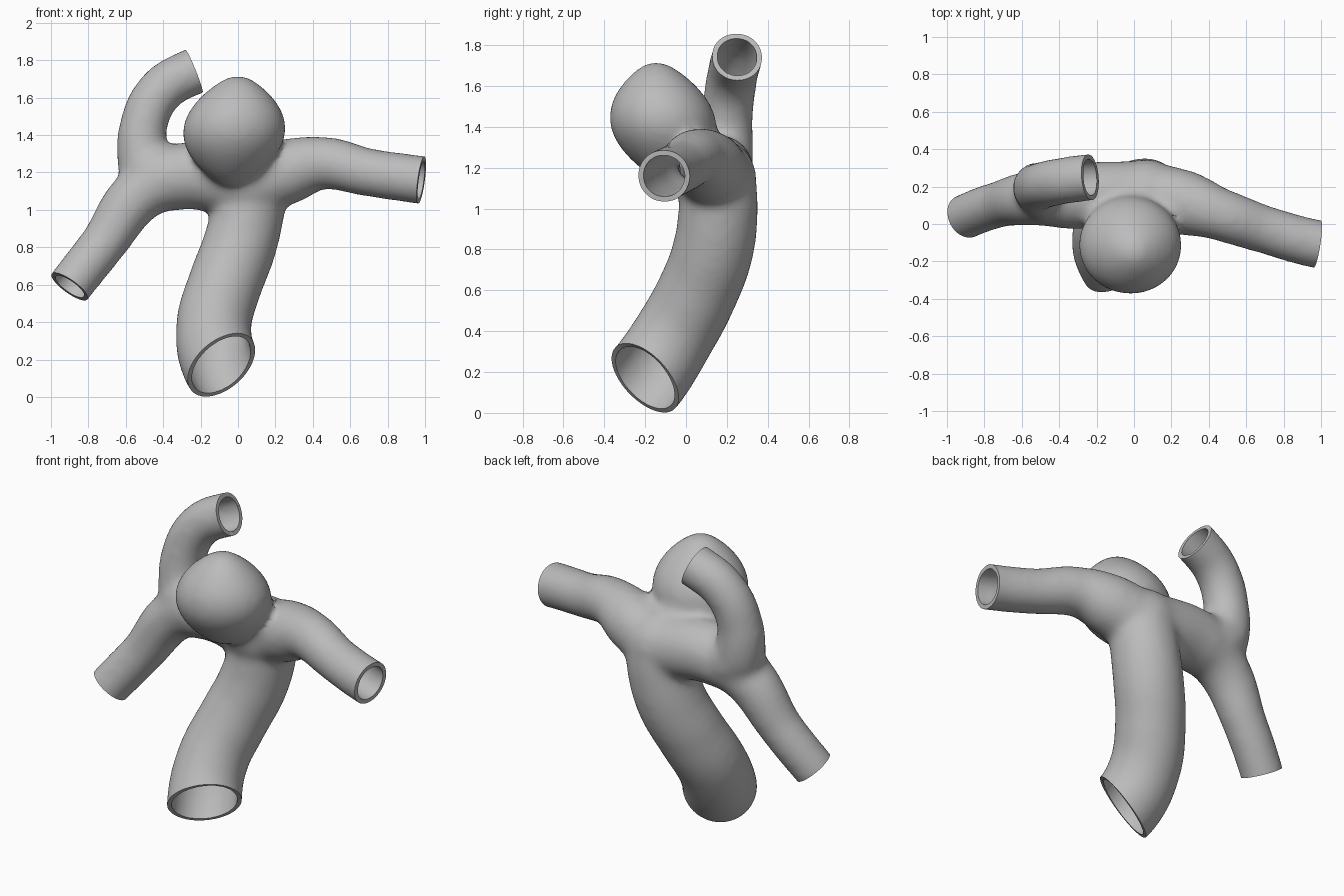
import bpy, bmesh
from mathutils import Vector

if "Cube" in bpy.data.objects:
    bpy.data.objects.remove(bpy.data.objects["Cube"])

STUB = 0.1   # extra length that is trimmed off for a clean rim
WALL = 0.025

grey = bpy.data.materials.new("vessel grey")
grey.use_nodes = True
grey.diffuse_color = (0.5, 0.5, 0.5, 1)
grey.node_tree.nodes["Principled BSDF"].inputs["Base Color"].default_value = (0.5, 0.5, 0.5, 1)

# Each vessel: outward direction of its open end, then (x, y, z, radius) from end to junction
vessels = {
    "trunk": ((0.52, -0.62, -0.6), [
        (-0.09, -0.2, 0.17, 0.212), (-0.13, -0.065, 0.37, 0.203), (-0.07, 0.06, 0.6, 0.2),
        (0.005, 0.133, 0.8, 0.2), (0.055, 0.158, 1.0, 0.196), (0.07, 0.155, 1.15, 0.19)]),
    "left_branch": ((0.98, -0.15, -0.13), [
        (0.98, -0.108, 1.16, 0.131), (0.7, -0.03, 1.2, 0.129), (0.45, 0.055, 1.25, 0.142),
        (0.28, 0.11, 1.21, 0.175), (0.05, 0.15, 1.13, 0.19)]),
    "right_lower_branch": ((-0.56, -0.3, -0.78), [
        (-0.9, 0.04, 0.59, 0.122), (-0.72, 0.105, 0.82, 0.125), (-0.53, 0.14, 1.08, 0.15),
        (-0.36, 0.15, 1.17, 0.178), (0.05, 0.15, 1.15, 0.19)]),
    "right_upper_branch": ((0.92, 0.08, 0.37), [
        (-0.235, 0.25, 1.742, 0.127), (-0.41, 0.225, 1.64, 0.126), (-0.505, 0.2, 1.45, 0.128),
        (-0.5, 0.185, 1.25, 0.145), (-0.46, 0.16, 1.13, 0.14)]),
}


def add_tube(bm, name, direction, points):
    """Sweep a round tube with varying radius through the points."""
    end = Vector(points[0][:3]) + Vector(direction).normalized() * STUB
    points = [(*end, points[0][3])] + points
    curve = bpy.data.curves.new(name, "CURVE")
    curve.dimensions = "3D"
    curve.bevel_depth = 1
    curve.bevel_resolution = 8
    curve.use_fill_caps = True
    spline = curve.splines.new("BEZIER")
    spline.bezier_points.add(len(points) - 1)
    for knot, (x, y, z, radius) in zip(spline.bezier_points, points):
        knot.co = (x, y, z)
        knot.radius = radius
        knot.handle_left_type = knot.handle_right_type = "AUTO"
    helper = bpy.data.objects.new(name, curve)
    bpy.context.collection.objects.link(helper)
    graph = bpy.context.evaluated_depsgraph_get()
    mesh = bpy.data.meshes.new_from_object(helper.evaluated_get(graph))
    bm.from_mesh(mesh)
    bpy.data.objects.remove(helper)
    bpy.data.meshes.remove(mesh)


def add_ball(bm, centre, size, pinch=0, lean=(0, 0)):
    """Ellipsoid whose poles can be pinched narrower and which can lean sideways."""
    ball = bmesh.ops.create_uvsphere(bm, u_segments=32, v_segments=20, radius=1)
    for v in ball["verts"]:
        x, y, z = v.co
        narrow = 1 - pinch * z * z
        v.co = Vector(centre) + Vector((x * size[0] * narrow + lean[0] * z,
                                        y * size[1] * narrow + lean[1] * z, z * size[2]))


def bake(obj):
    """Apply the modifiers of an object."""
    graph = bpy.context.evaluated_depsgraph_get()
    mesh = bpy.data.meshes.new_from_object(obj.evaluated_get(graph))
    obj.modifiers.clear()
    obj.data = mesh


# Rough solid: four tubes, the bulging sac with its neck, and fuller junctions
bm = bmesh.new()
for name, (direction, points) in vessels.items():
    add_tube(bm, name, direction, points)
add_ball(bm, (-0.02, -0.113, 1.423), (0.277, 0.262, 0.298), pinch=0.35, lean=(0.02, -0.035))
add_ball(bm, (-0.01, 0.01, 1.28), (0.19, 0.19, 0.16))
add_ball(bm, (0.06, 0.14, 1.15), (0.23, 0.205, 0.2))
add_ball(bm, (-0.45, 0.165, 1.2), (0.165, 0.165, 0.165))
bmesh.ops.remove_doubles(bm, verts=bm.verts, dist=0.0005)
bmesh.ops.recalc_face_normals(bm, faces=bm.faces)
mesh = bpy.data.meshes.new("vessel_wall")
bm.to_mesh(mesh)
bm.free()
vessel = bpy.data.objects.new("vessel_wall", mesh)
bpy.context.collection.objects.link(vessel)

# Fuse the parts and soften the junctions
remesh = vessel.modifiers.new("fuse", "REMESH")
remesh.mode = "VOXEL"
remesh.voxel_size = 0.02
soften = vessel.modifiers.new("soften", "SMOOTH")
soften.factor = 0.5
soften.iterations = 18
bake(vessel)

# Trim each stub to leave a flat open end
bm = bmesh.new()
bm.from_mesh(vessel.data)
for direction, points in vessels.values():
    end, radius = Vector(points[0][:3]), points[0][3]
    faces = [f for f in bm.faces if (f.calc_center_median() - end).length < radius * 1.6]
    edges = {e for f in faces for e in f.edges}
    verts = {v for f in faces for v in f.verts}
    bmesh.ops.bisect_plane(bm, geom=[*verts, *edges, *faces], plane_co=end,
                           plane_no=Vector(direction), clear_outer=True)
bm.to_mesh(vessel.data)
bm.free()

# Hollow wall with a rim at every opening
wall = vessel.modifiers.new("wall", "SOLIDIFY")
wall.thickness = WALL
wall.offset = -1
bake(vessel)
vessel.data.materials.clear()
vessel.data.materials.append(grey)

bpy.ops.object.select_all(action="DESELECT")
vessel.select_set(True)
bpy.context.view_layer.objects.active = vessel
bpy.ops.object.shade_smooth_by_angle(angle=0.7)
